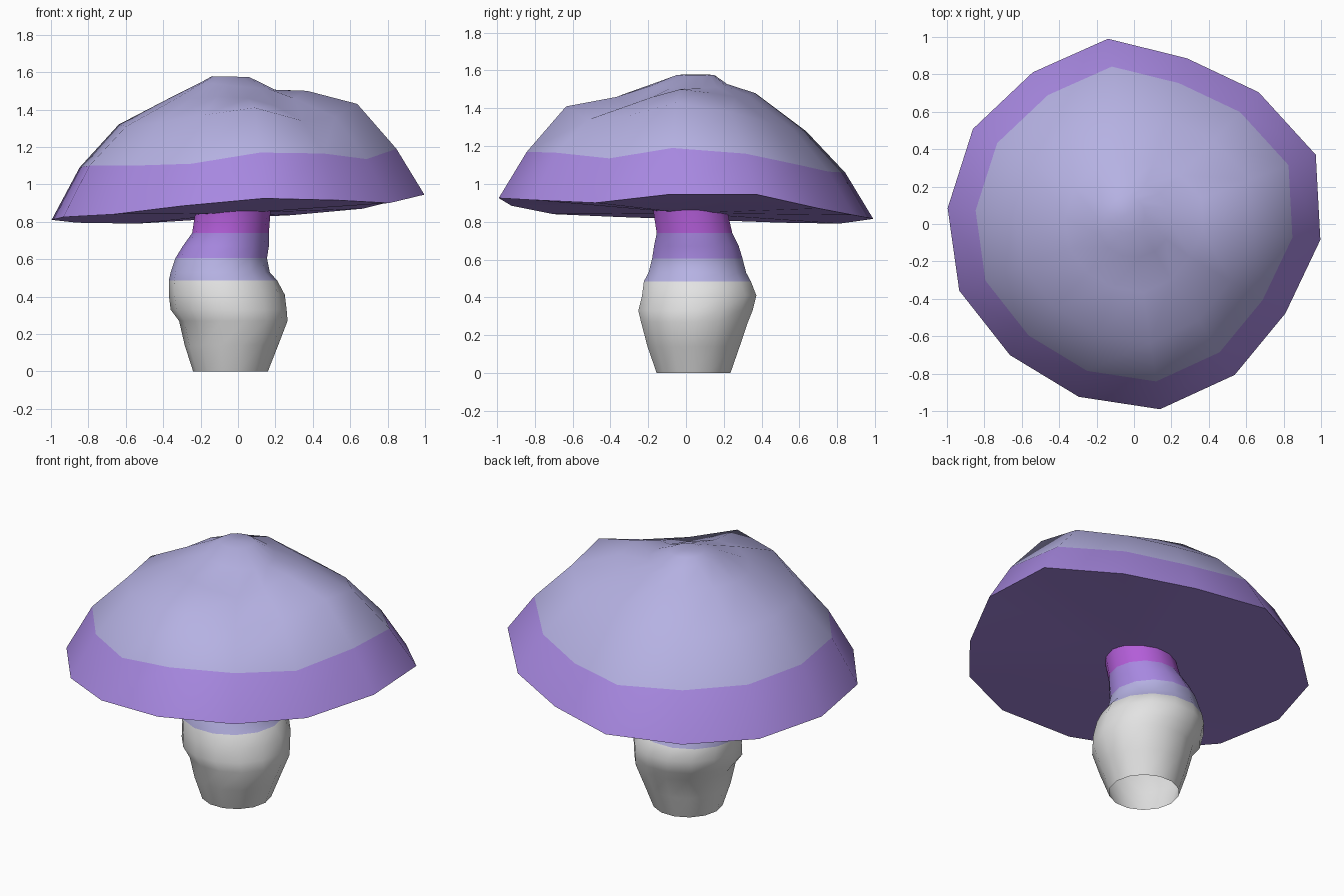
import bpy
import bmesh
import math
from mathutils import Vector

SIDES = 14
STEP = math.tau / SIDES

cube = bpy.data.objects.get("Cube")
if cube:
    bpy.data.objects.remove(cube, do_unlink=True)


def make_material(name, srgb):
    """Flat colour from display values, stored as linear values."""
    colour = [(c / 255) ** 2.2 for c in srgb] + [1.0]
    material = bpy.data.materials.new(name)
    material.use_nodes = True
    material.diffuse_color = colour
    shader = next(n for n in material.node_tree.nodes if n.type == "BSDF_PRINCIPLED")
    shader.inputs["Base Color"].default_value = colour
    return material


white = make_material("stem white", (226, 226, 226))
lavender = make_material("pale lavender", (180, 176, 226))
purple = make_material("soft purple", (166, 135, 224))
magenta = make_material("bright magenta", (178, 94, 216))


def bridge(bm, lower, upper, slot):
    """Band of quads between two rings that run counter-clockwise."""
    for i in range(len(lower)):
        j = (i + 1) % len(lower)
        bm.faces.new((lower[i], lower[j], upper[j], upper[i])).material_index = slot


def fan(bm, ring, centre, slot, flip=False):
    """Triangles that close a ring at a centre point."""
    tip = bm.verts.new(centre)
    for i in range(len(ring)):
        a, b = ring[i], ring[(i + 1) % len(ring)]
        bm.faces.new((b, a, tip) if flip else (a, b, tip)).material_index = slot


def finish(bm, name, materials, angle):
    """Turn the bmesh into a smooth-shaded object."""
    mesh = bpy.data.meshes.new(name)
    bm.to_mesh(mesh)
    bm.free()
    for material in materials:
        mesh.materials.append(material)
    obj = bpy.data.objects.new(name, mesh)
    bpy.context.collection.objects.link(obj)
    bpy.ops.object.select_all(action="DESELECT")
    obj.select_set(True)
    bpy.context.view_layer.objects.active = obj
    bpy.ops.object.shade_smooth_by_angle(angle=math.radians(angle))


# Cap: lumpy rings, counter-clockwise from just left of the back
rim_radius = [1, .975, 1, 1, 1, .965, .97, 1, .97, .94, 1, 1.04, .97, .93]
cap_rings = [
    (1.0, [.815, .79, .795, .81, .825, .84, .885, .925, .915, .9, .945, .945, .87, .835]),
    (.85, [1.06, 1.06, 1.07, 1.09, 1.1, 1.1, 1.11, 1.17, 1.165, 1.135, 1.19, 1.16, 1.1, 1.065]),
    (.64, [1.28, 1.29, 1.3, 1.32, 1.31, 1.33, 1.37, 1.41, 1.34, 1.36, 1.43, 1.38, 1.32, 1.29]),
    (.37, [1.48, 1.48, 1.47, 1.46, 1.45, 1.46, 1.47, 1.46, 1.42, 1.46, 1.5, 1.48, 1.46, 1.47]),
]
bm = bmesh.new()
rings = []
angles = [math.radians(98) + i * STEP for i in range(SIDES)]
for scale, heights in cap_rings:
    ring = []
    for a, r, z in zip(angles, rim_radius, heights):
        ring.append(bm.verts.new((scale * r * math.cos(a), scale * r * math.sin(a), z)))
    rings.append(ring)

# Crown: a shallow saddle that dips to the left side, then a flat knob
for radius, x, y, z, dip in ((.2, 0, .02, 1.525, .02), (.1, -.04, .05, 1.576, .002)):
    rings.append([
        bm.verts.new((x + radius * math.cos(a), y + radius * math.sin(a), z - dip * math.cos(a)))
        for a in angles
    ])
for level in range(len(rings) - 1):
    bridge(bm, rings[level], rings[level + 1], 1 if level == 0 else 0)
fan(bm, rings[-1], (-.04, .05, 1.576), 0)

# Underside: shallow closing fan
fan(bm, rings[0], (0, 0, .845), 1, flip=True)
finish(bm, "mushroom_cap", [lavender, purple], 60)

# Stem: bent bulbous tube, open at the base, coloured by height bands
stem_path = [
    (0, -.04, .04, .2),
    (.14, -.035, .04, .25),
    (.27, -.025, .045, .29),
    (.33, -.05, .05, .31),
    (.41, -.06, .07, .31),
    (.485, -.08, .06, .29),
    (.53, -.095, .06, .265),
    (.605, -.09, .06, .245),
    (.67, -.065, .055, .23),
    (.74, -.04, .045, .205),
    (.87, -.025, .02, .2),
]
bm = bmesh.new()
rings = []
for z, x, y, r in stem_path:
    ring = []
    for i in range(SIDES):
        spoke = Vector((math.cos(i * STEP), math.sin(i * STEP), 0))
        ring.append(bm.verts.new(Vector((x, y, z)) + spoke * r))
    rings.append(ring)
for lower, upper in zip(rings, rings[1:]):
    middle = (lower[0].co.z + upper[0].co.z) / 2
    slot = sum(middle > limit for limit in (.485, .605, .74))
    bridge(bm, lower, upper, slot)
finish(bm, "mushroom_stem", [white, lavender, purple, magenta], 60)
